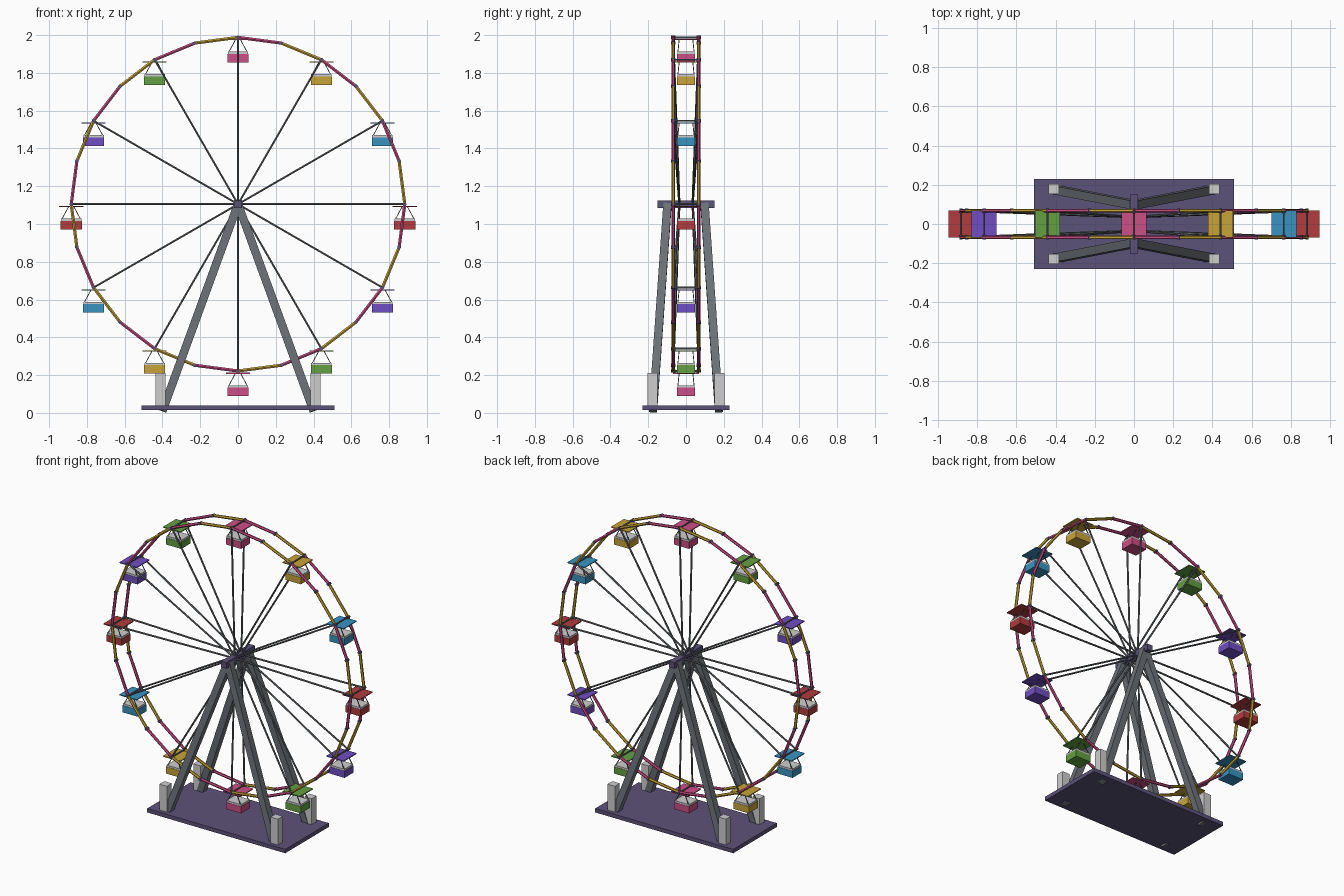
import bpy, bmesh, math
from mathutils import Vector, Matrix

if "Cube" in bpy.data.objects:
    bpy.data.objects.remove(bpy.data.objects["Cube"])


def material(name, r, g, b):
    m = bpy.data.materials.new(name)
    lin = [((c / 255 + 0.055) / 1.055) ** 2.4 for c in (r, g, b)]
    m.diffuse_color = (*lin, 1)
    m.use_nodes = True
    m.node_tree.nodes["Principled BSDF"].inputs["Base Color"].default_value = m.diffuse_color
    return m


PINK = material("pink", 204, 78, 134)
GOLD = material("gold", 200, 164, 56)
BLUE = material("blue", 56, 148, 194)
RED = material("red", 178, 60, 62)
PURPLE = material("violet", 112, 78, 196)
GREEN = material("green", 100, 160, 66)
PLUM = material("dark plum", 92, 82, 120)
STEEL = material("steel grey", 108, 113, 119)
LIGHT = material("light grey", 206, 206, 206)
CABINS = [PINK, GOLD, BLUE, RED, PURPLE, GREEN]

HUB_Z, RADIUS, RIM_Y = 1.105, 0.883, 0.068


def add_box(bm, lo, hi, slot=0):
    lo, hi = Vector(lo), Vector(hi)
    mat = Matrix.Translation((lo + hi) / 2) @ Matrix.Diagonal((*(hi - lo), 1))
    verts = bmesh.ops.create_cube(bm, size=1, matrix=mat)["verts"]
    for f in {f for v in verts for f in v.link_faces}:
        f.material_index = slot


def add_rod(bm, p, q, radius, sides=6, slot=0):
    """Prism from p to q; four-sided rods keep flat sides towards y."""
    p, q = Vector(p), Vector(q)
    d = (q - p).normalized()
    ref = Vector((0, 1, 0)) if abs(d.y) < 0.9 else Vector((0, 0, 1))
    u = d.cross(ref).normalized()
    v = d.cross(u)
    rings = []
    for c in (p, q):
        angles = [2 * math.pi * (i + 0.5) / sides for i in range(sides)]
        rings.append([bm.verts.new(c + radius * (u * math.cos(a) + v * math.sin(a))) for a in angles])
    a, b = rings
    faces = [bm.faces.new((a[i], a[(i + 1) % sides], b[(i + 1) % sides], b[i])) for i in range(sides)]
    faces += [bm.faces.new(a[::-1]), bm.faces.new(b)]
    for f in faces:
        f.material_index = slot


def finish(bm, name, *mats):
    bmesh.ops.recalc_face_normals(bm, faces=bm.faces)
    me = bpy.data.meshes.new(name)
    bm.to_mesh(me)
    bm.free()
    for m in mats:
        me.materials.append(m)
    ob = bpy.data.objects.new(name, me)
    bpy.context.collection.objects.link(ob)
    return ob


def on_wheel(step, y):
    """Corner of the 24-sided rim, counted clockwise from the top."""
    a = math.radians(15 * step)
    return Vector((RADIUS * math.sin(a), y, HUB_Z + RADIUS * math.cos(a)))


# Base plate
bm = bmesh.new()
add_box(bm, (-0.51, -0.23, 0.014), (0.51, 0.23, 0.04))
finish(bm, "base_plate", PLUM)

# Axle block
bm = bmesh.new()
add_box(bm, (-0.02, -0.15, 1.085), (0.02, 0.15, 1.125))
finish(bm, "axle", PLUM)

# Four slanted legs and their foot posts
for sy, side in ((-1, "front"), (1, "back")):
    for sx, hand in ((-1, "left"), (1, "right")):
        bm = bmesh.new()
        add_rod(bm, (sx * 0.4, sy * 0.175, 0.01), (0, sy * 0.098, 1.105), 0.031, 4)
        finish(bm, f"{side}_{hand}_leg", STEEL)
        bm = bmesh.new()
        add_box(bm, (sx * 0.41 - 0.027, sy * 0.178 - 0.026, 0.03),
                (sx * 0.41 + 0.027, sy * 0.178 + 0.026, 0.212))
        finish(bm, f"{side}_{hand}_foot_post", LIGHT)

# Rims with alternating colours, joint pins and spokes
for sy, side in ((-1, "front"), (1, "back")):
    y = sy * RIM_Y
    rim, pins, spokes = bmesh.new(), bmesh.new(), bmesh.new()
    for k in range(24):
        add_rod(rim, on_wheel(k, y), on_wheel(k + 1, y), 0.0095, 6, k % 2)
        p = on_wheel(k, y)
        add_rod(pins, p - Vector((0, 0.012, 0)), p + Vector((0, 0.012, 0)), 0.0095, 8)
        if k % 2 == 0:
            add_rod(spokes, (0, sy * 0.035, HUB_Z), p, 0.0058, 6)
    finish(rim, f"{side}_rim", PINK, GOLD)
    finish(pins, f"{side}_rim_joints", PLUM)
    finish(spokes, f"{side}_spokes", STEEL)

# Twelve hanging cabins: cross bar, canopy, hangers, seat top and tub
for n in range(12):
    c = on_wheel(2 * n, 0)
    bm = bmesh.new()
    add_rod(bm, c - Vector((0, RIM_Y, 0)), c + Vector((0, RIM_Y, 0)), 0.005, 6, 1)
    add_box(bm, c + Vector((-0.064, -0.068, -0.015)), c + Vector((0.064, 0.068, -0.009)), 0)
    add_box(bm, c + Vector((-0.056, -0.048, -0.133)), c + Vector((0.056, 0.048, -0.088)), 0)
    add_box(bm, c + Vector((-0.054, -0.046, -0.09)), c + Vector((0.054, 0.046, -0.076)), 2)
    for sx in (-1, 1):
        for sy in (-1, 1):
            add_rod(bm, c + Vector((sx * 0.012, sy * 0.036, -0.01)),
                    c + Vector((sx * 0.05, sy * 0.043, -0.08)), 0.003, 4, 1)
    finish(bm, f"cabin_{n + 1}", CABINS[n % 6], STEEL, LIGHT)
